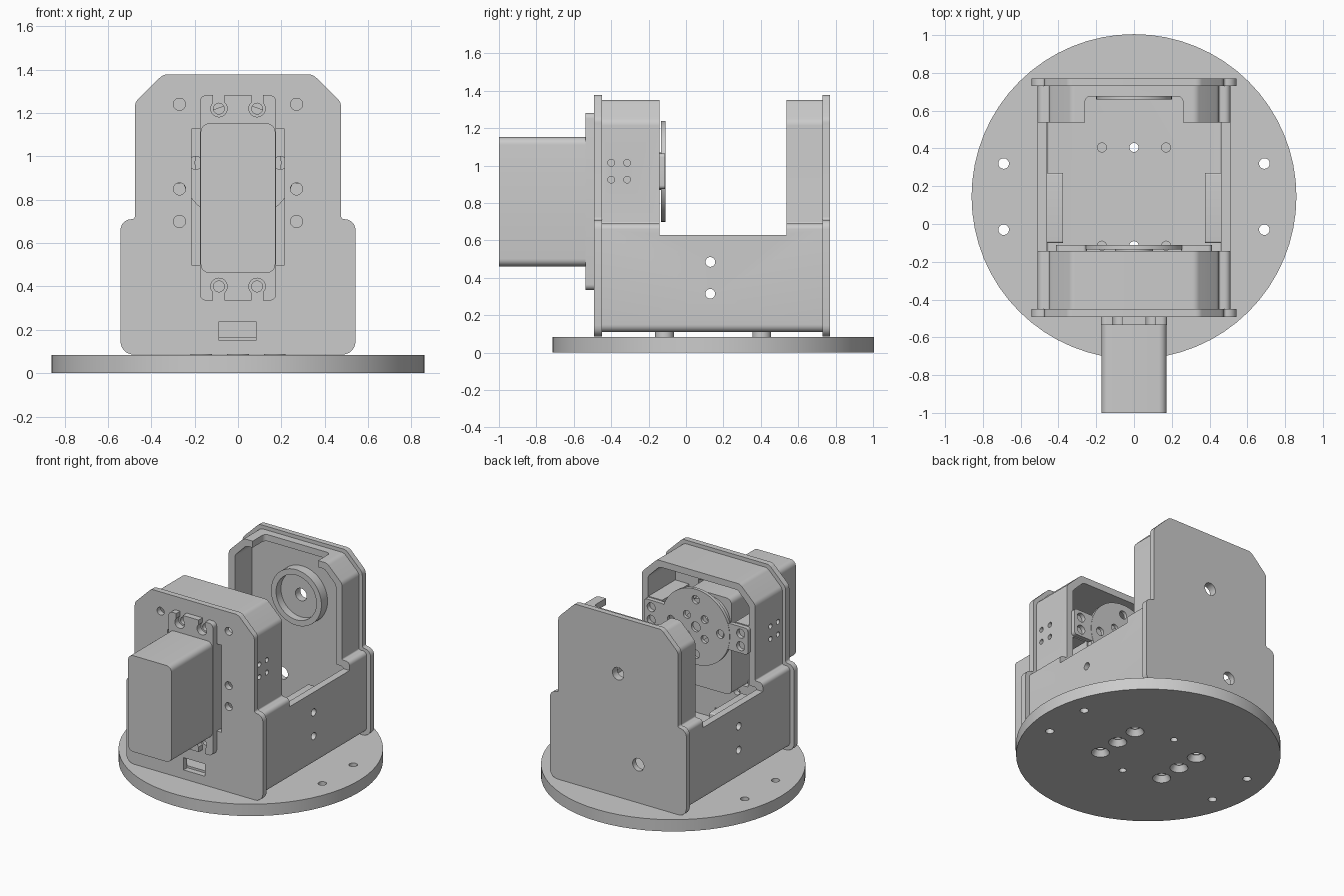
import bpy, bmesh, math
from mathutils import Vector

cube = bpy.data.objects.get("Cube")
if cube:
    bpy.data.objects.remove(cube, do_unlink=True)

grey = bpy.data.materials.new("plain_grey")
GREY = (0.6, 0.6, 0.6, 1)
grey.diffuse_color = GREY
grey.use_nodes = True
grey.node_tree.nodes["Principled BSDF"].inputs["Base Color"].default_value = GREY
parts = []


def prism(name, pts, a, b, axis="y", scale=1.0):
    """Extrude a flat outline from a to b along an axis; scale sizes the far end."""
    place = {"x": lambda u, v, w: (w, u, v),
             "y": lambda u, v, w: (u, w, v),
             "z": lambda u, v, w: (u, v, w)}[axis]
    bm = bmesh.new()
    cu = sum(p[0] for p in pts) / len(pts)
    cv = sum(p[1] for p in pts) / len(pts)
    near = [bm.verts.new(place(u, v, a)) for u, v in pts]
    far = [bm.verts.new(place(cu + (u - cu) * scale, cv + (v - cv) * scale, b)) for u, v in pts]
    bm.faces.new(near)
    bm.faces.new(far)
    for i in range(len(pts)):
        j = (i + 1) % len(pts)
        bm.faces.new((near[i], near[j], far[j], far[i]))
    bmesh.ops.recalc_face_normals(bm, faces=bm.faces)
    mesh = bpy.data.meshes.new(name)
    bm.to_mesh(mesh)
    bm.free()
    mesh.materials.append(grey)
    ob = bpy.data.objects.new(name, mesh)
    bpy.context.collection.objects.link(ob)
    parts.append(ob)
    return ob


def circle(u, v, r, n=32):
    return [(u + r * math.cos(math.tau * i / n), v + r * math.sin(math.tau * i / n)) for i in range(n)]


def rounded(corners, steps=6):
    """Round each (u, v, radius) corner of an outline."""
    out = []
    for i, (u, v, r) in enumerate(corners):
        if r == 0:
            out.append((u, v))
            continue
        p = Vector((u, v))
        d0 = (Vector(corners[i - 1][:2]) - p).normalized()
        d1 = (Vector(corners[(i + 1) % len(corners)][:2]) - p).normalized()
        half = d0.angle(d1) / 2
        reach = r / math.tan(half)
        centre = p + (d0 + d1).normalized() * (r / math.sin(half))
        start = (p + d0 * reach - centre).normalized()
        end = (p + d1 * reach - centre).normalized()
        for k in range(steps + 1):
            q = centre + start.slerp(end, k / steps) * r
            out.append((q.x, q.y))
    return out


def rect(u0, u1, v0, v1, r=0):
    return rounded([(u0, v0, r), (u1, v0, r), (u1, v1, r), (u0, v1, r)])


def mirrored(half):
    return rounded(half + [(-u, v, r) for u, v, r in reversed(half)])


def cut(ob, cutters):
    """Subtract the cutters, bake the result and remove them."""
    for c in cutters:
        m = ob.modifiers.new("cut", "BOOLEAN")
        m.operation, m.solver, m.object = "DIFFERENCE", "EXACT", c
    dg = bpy.context.evaluated_depsgraph_get()
    dg.update()
    ob.data = bpy.data.meshes.new_from_object(ob.evaluated_get(dg))
    ob.modifiers.clear()
    for c in cutters:
        parts.remove(c)
        bpy.data.objects.remove(c, do_unlink=True)


def hole(u, v, r, a, b, axis, scale=1.0):
    return prism("cutter", circle(u, v, r, 24), a, b, axis, scale)


MID, SHAFT = 0.145, 0.97
sides = (-1, 1)

# Round base with rim holes, small locating holes and countersunk screw holes
base = prism("base_disc", circle(0, MID, 0.86, 64), 0, 0.085, "z")
holes = [hole(s * 0.69, MID + t * 0.175, 0.028, -0.1, 0.2, "z") for s in sides for t in sides]
holes += [hole(0, MID + t * 0.26, 0.024, -0.1, 0.2, "z") for t in sides]
for s in sides:
    for t in (-1, 0, 1):
        holes.append(hole(s * 0.26, MID + t * 0.175, 0.06, -0.001, 0.04, "z", 0.6))
        holes.append(hole(s * 0.26, MID + t * 0.175, 0.03, -0.1, 0.2, "z"))
cut(base, holes)

# Standoffs under the body
for t in sides:
    for i in (-1, 0, 1):
        ob = prism("standoff", circle(i * 0.17, MID + t * 0.26, 0.05), 0.085, 0.13, "z")
        cut(ob, [hole(i * 0.17, MID + t * 0.26, 0.024, 0, 0.3, "z")])

# Body shell: hollow, open in the middle above the low side walls
body = prism("body_shell", mirrored([(0.51, 0.11, 0.04), (0.51, 0.69, 0.03), (0.45, 0.69, 0.01),
                                     (0.45, 1.235, 0.05), (0.33, 1.352, 0.05)]), -0.45, 0.73)
cutters = [prism("cutter", mirrored([(0.46, 0.165, 0.01), (0.46, 0.645, 0.02), (0.40, 0.645, 0.01),
                                     (0.40, 1.215, 0.04), (0.31, 1.305, 0.04)]), -0.5, 0.8),
           prism("cutter", rect(-0.142, 0.537, 0.63, 1.6), -1, 1, "x"),
           prism("cutter", rect(-0.26, 0.26, 0.4, 0.675, 0.03), 1.25, 1.5, "z")]
cutters += [hole(0.13, z, 0.026, -1, 1, "x") for z in (0.315, 0.485)]
cutters += [hole(i * 0.17, MID + t * 0.26, 0.024, 0, 0.3, "z") for i in (-1, 0, 1) for t in sides]
cutters += [hole(y, z, 0.018, -1, 1, "x") for y in (-0.4, -0.315) for z in (0.925, 1.015)]
cut(body, cutters)

# Thickened pads inside the walls
for s in sides:
    pad = prism("wall_pad", rect(-0.1, 0.27, 0.15, 0.6, 0.01), s * 0.375, s * 0.47, "x")
    cut(pad, [hole(0.13, z, 0.026, -1, 1, "x") for z in (0.315, 0.485)])
    block = prism("screw_block", rect(-0.45, -0.145, 0.87, 1.07), s * 0.29, s * 0.41, "x")
    cut(block, [hole(y, z, 0.018, s * 0.35, s * 0.6, "x") for y in (-0.4, -0.315) for z in (0.925, 1.015)])

# End plates
plate_outline = mirrored([(0.542, 0.086, 0.06), (0.542, 0.71, 0.05), (0.475, 0.71, 0.015),
                          (0.475, 1.25, 0.05), (0.345, 1.378, 0.05)])
front = prism("front_plate", plate_outline, -0.492, -0.45)
cutters = [prism("cutter", rect(-0.215, 0.215, 0.5, 1.125), -0.6, -0.3),
           prism("cutter", rect(-0.175, 0.175, 0.455, 1.155), -0.6, -0.3),
           prism("cutter", rect(-0.088, 0.084, 0.15, 0.238), -0.6, -0.3)]
cutters += [hole(s * 0.27, z, 0.028, -0.6, -0.3, "y") for s in sides for z in (0.70, 0.85, 1.24)]
cutters += [hole(s * 0.088, z, 0.025, -0.6, -0.3, "y") for s in sides for z in (0.40, 1.22)]
cut(front, cutters)
back = prism("back_plate", plate_outline, 0.73, 0.77)
cut(back, [hole(0, SHAFT, 0.045, 0.6, 0.9, "y"), hole(-0.16, 0.36, 0.045, 0.6, 0.9, "y")])

# Bearing seat on the inside of the back plate
seat = prism("bearing_seat", circle(0, SHAFT, 0.2, 48), 0.66, 0.735)
cut(seat, [prism("cutter", circle(0, SHAFT, 0.16, 48), 0.6, 0.715), hole(0, SHAFT, 0.045, 0.6, 0.9, "y")])

# Servo motor: case, slotted flange, gear head and shaft
prism("motor_case", rect(-0.172, 0.172, 0.462, 1.152, 0.04), -1.0, -0.27)
flange = prism("motor_flange", rect(-0.176, 0.176, 0.335, 1.282, 0.03), -0.536, -0.492)
cutters = []
for s in sides:
    for z, end in ((0.40, 0.3), (1.22, 1.3)):
        cutters.append(hole(s * 0.088, z, 0.038, -0.6, -0.4, "y"))
        x0, x1 = sorted((s * 0.063, s * 0.115))
        cutters.append(prism("cutter", rect(x0, x1, min(z, end), max(z, end)), -0.6, -0.4))
cut(flange, cutters)
prism("gear_head", circle(0, SHAFT, 0.165, 40), -0.28, -0.2)
prism("output_shaft", circle(0, SHAFT, 0.1, 40), -0.21, -0.13)

# Output horn with two screw ears
horn = prism("output_horn", circle(0, SHAFT, 0.27, 56), -0.134, -0.11)
cutters = [hole(0, SHAFT, 0.035, -0.2, -0.05, "y")]
for k in range(4):
    a = math.radians(45 + 90 * k)
    cutters.append(hole(0.1 * math.cos(a), SHAFT + 0.1 * math.sin(a), 0.028, -0.2, -0.05, "y"))
    b = math.radians(90 * k)
    cutters.append(hole(0.195 * math.cos(b), SHAFT + 0.195 * math.sin(b), 0.03, -0.2, -0.05, "y"))
cut(horn, cutters)
for s in sides:
    x0, x1 = sorted((s * 0.25, s * 0.412))
    ear = prism("horn_ear", rect(x0, x1, 0.875, 1.065, 0.02), -0.142, -0.112)
    cut(ear, [hole(s * 0.355, z, 0.032, -0.2, -0.05, "y") for z in (0.925, 1.015)])

# Smooth the round faces and keep the edges sharp
bpy.ops.object.select_all(action="DESELECT")
for ob in parts:
    ob.select_set(True)
bpy.context.view_layer.objects.active = parts[0]
bpy.ops.object.shade_smooth_by_angle(angle=math.radians(30))
